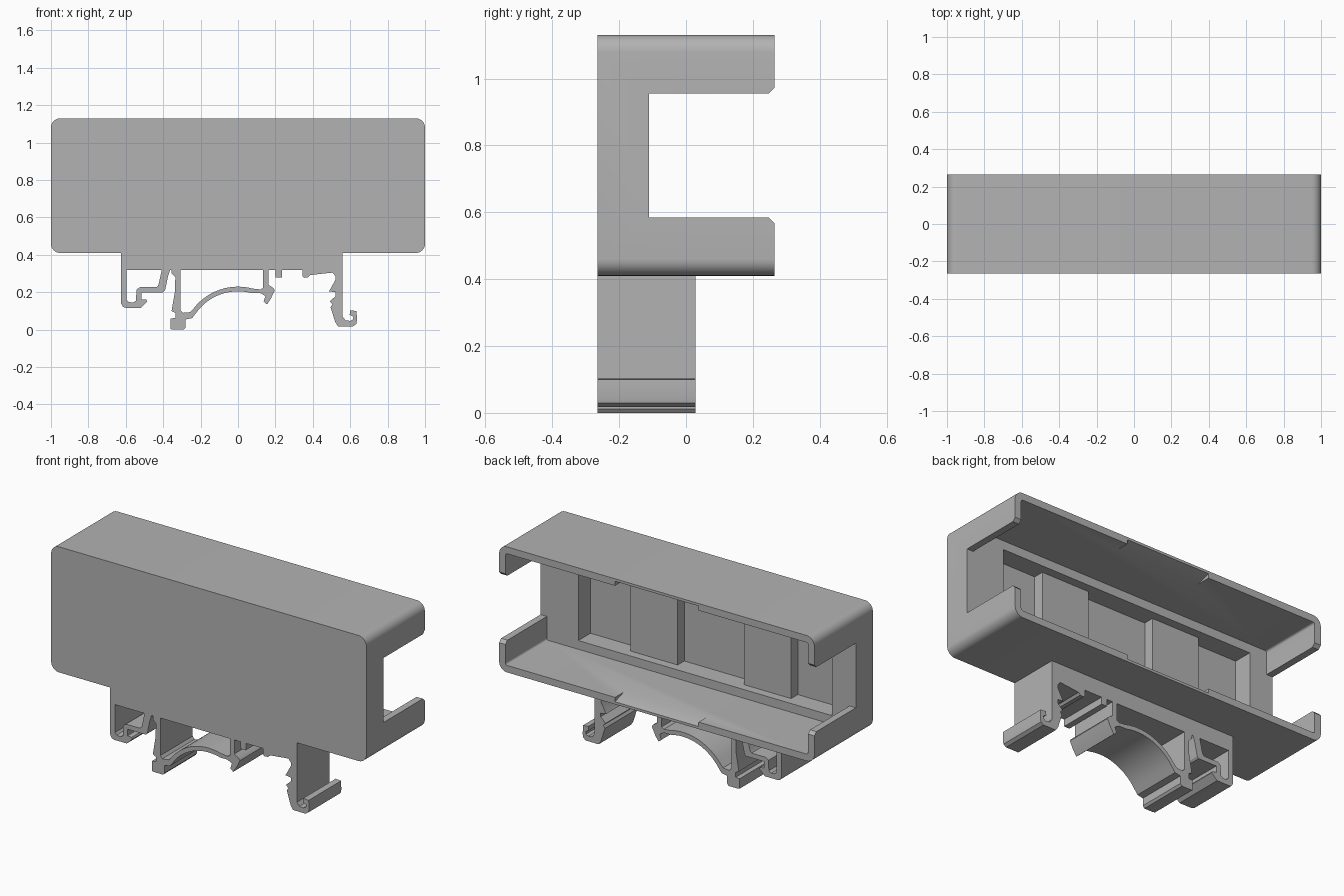
import bpy
import bmesh
import math

if "Cube" in bpy.data.objects:
    bpy.data.objects.remove(bpy.data.objects["Cube"], do_unlink=True)

grey = bpy.data.materials.new("housing grey")
grey.use_nodes = True
grey.diffuse_color = (0.45, 0.45, 0.45, 1)
grey.node_tree.nodes["Principled BSDF"].inputs["Base Color"].default_value = grey.diffuse_color

FRONT, BACK, FOOT_BACK = -0.265, 0.265, 0.028
MID_Z = 0.77


def prism(name, outline, start, end, axis="y"):
    """Extrude a closed outline: (x, z) along y, or (y, z) along x."""
    def place(point, depth):
        a, z = point
        return (a, depth, z) if axis == "y" else (depth, a, z)

    bm = bmesh.new()
    near = [bm.verts.new(place(p, start)) for p in outline]
    far = [bm.verts.new(place(p, end)) for p in outline]
    bm.faces.new(near)
    bm.faces.new(far[::-1])
    count = len(outline)
    for i in range(count):
        j = (i + 1) % count
        bm.faces.new((near[i], far[i], far[j], near[j]))
    bmesh.ops.recalc_face_normals(bm, faces=bm.faces)
    mesh = bpy.data.meshes.new(name)
    bm.to_mesh(mesh)
    bm.free()
    mesh.materials.append(grey)
    obj = bpy.data.objects.new(name, mesh)
    bpy.context.collection.objects.link(obj)
    return obj


def arc(cx, cz, radius, begin, finish, steps=8):
    angles = [math.radians(begin + (finish - begin) * i / steps) for i in range(steps + 1)]
    return [(cx + radius * math.cos(a), cz + radius * math.sin(a)) for a in angles]


def rect(left, right, low, high):
    return [(left, low), (right, low), (right, high), (left, high)]


def rounded_rect(half, low, high, radius):
    corners = [(half, high), (-half, high), (-half, low), (half, low)]
    points = []
    for i, (x, z) in enumerate(corners):
        cx = x - math.copysign(radius, x)
        cz = z - math.copysign(radius, z - MID_Z)
        points += arc(cx, cz, radius, 90 * i, 90 * i + 90)
    return points


def select_only(obj):
    bpy.ops.object.select_all(action="DESELECT")
    obj.select_set(True)
    bpy.context.view_layer.objects.active = obj


def carve(target, cutter):
    cutter.hide_render = True
    mod = target.modifiers.new("cut", "BOOLEAN")
    mod.operation = "DIFFERENCE"
    mod.solver = "EXACT"
    mod.object = cutter
    select_only(target)
    bpy.ops.object.modifier_apply(modifier=mod.name)
    bpy.data.objects.remove(cutter, do_unlink=True)


# Housing shell, open at the back
housing = prism("housing", rounded_rect(1, 0.41, 1.13, 0.05), FRONT, BACK)
carve(housing, prism("cavity", rounded_rect(0.96, 0.45, 1.09, 0.012), -0.11, 0.4))
carve(housing, prism("pocket", rect(-0.85, 0.76, 0.50, 1.04), -0.22, 0.1))

# End openings with chamfered mouths
lower = [(-0.11, 0.585), (0.247, 0.585), (BACK, 0.567), (0.4, 0.567)]
upper = [(y, 2 * MID_Z - z) for y, z in reversed(lower)]
carve(housing, prism("end_opening", lower + upper, -1.2, 1.2, "x"))

# Sloped finger reliefs on the inner top and bottom walls
relief = [(0.185, 0.45), (0.28, 0.42), (0.28, 0.5), (0.185, 0.5)]
for outline in (relief, [(y, 2 * MID_Z - z) for y, z in relief]):
    carve(housing, prism("finger_relief", outline, -0.265, 0.265, "x"))

# Raised pads inside the pocket
pads = [prism("pad_" + side, rect(left, left + 0.3, 0.49, 1.05), -0.23, -0.16)
        for side, left in (("left", 0.165), ("right", -0.555))]

# Foot plate under the housing
foot = {"foot_plate": rect(-0.625, 0.56, 0.32, 0.42)}

# Spring hook on the right end of the foot
foot["right_hook"] = [
    (-0.625, 0.33), (-0.625, 0.14), (-0.615, 0.122), (-0.6, 0.117), (-0.52, 0.117),
    (-0.485, 0.15), (-0.49, 0.16), (-0.515, 0.163), (-0.515, 0.2), (-0.4, 0.2),
    (-0.39, 0.21), (-0.373, 0.29), (-0.36, 0.33), (-0.405, 0.33), (-0.425, 0.24),
    (-0.435, 0.227), (-0.525, 0.227), (-0.543, 0.215), (-0.545, 0.155),
    (-0.56, 0.145), (-0.585, 0.148), (-0.595, 0.16), (-0.595, 0.33)]

# Centre leg, spring arch and its catch
foot["centre_arch"] = (
    [(-0.355, 0.33), (-0.355, 0.30), (-0.335, 0.28), (-0.338, 0.2), (-0.355, 0.1),
     (-0.335, 0.09), (-0.335, 0.062), (-0.36, 0.06), (-0.36, 0.003), (-0.345, 0),
     (-0.29, 0), (-0.28, 0.012), (-0.28, 0.055), (-0.245, 0.062)]
    + arc(0, -0.07, 0.275, 145, 75, 14)
    + [(0.12, 0.195), (0.147, 0.18), (0.137, 0.15), (0.155, 0.135), (0.175, 0.165),
       (0.197, 0.21), (0.19, 0.222), (0.163, 0.24), (0.163, 0.33),
       (0.135, 0.33), (0.135, 0.225), (0.12, 0.215)]
    + arc(0, -0.07, 0.30, 75, 142, 14)
    + [(-0.255, 0.094), (-0.295, 0.09), (-0.307, 0.105), (-0.307, 0.33)])

foot["small_peg"] = rect(0.2, 0.235, 0.28, 0.33)

# Latch leg with curled tip on the left end of the foot
foot["left_latch"] = [
    (0.345, 0.33), (0.345, 0.285), (0.355, 0.277), (0.375, 0.28), (0.385, 0.292),
    (0.505, 0.305), (0.522, 0.285), (0.52, 0.265), (0.487, 0.205), (0.522, 0.2),
    (0.522, 0.18), (0.49, 0.15), (0.505, 0.135), (0.495, 0.12), (0.52, 0.04),
    (0.535, 0.018), (0.615, 0.018), (0.632, 0.03), (0.636, 0.05), (0.634, 0.1),
    (0.6, 0.103), (0.597, 0.08), (0.617, 0.07), (0.615, 0.055), (0.6, 0.047),
    (0.575, 0.05), (0.56, 0.07), (0.56, 0.33)]

parts = [prism(name, outline, FRONT, FOOT_BACK) for name, outline in foot.items()]

for obj in [housing] + pads + parts:
    select_only(obj)
    bpy.ops.object.shade_smooth_by_angle(angle=math.radians(30))
